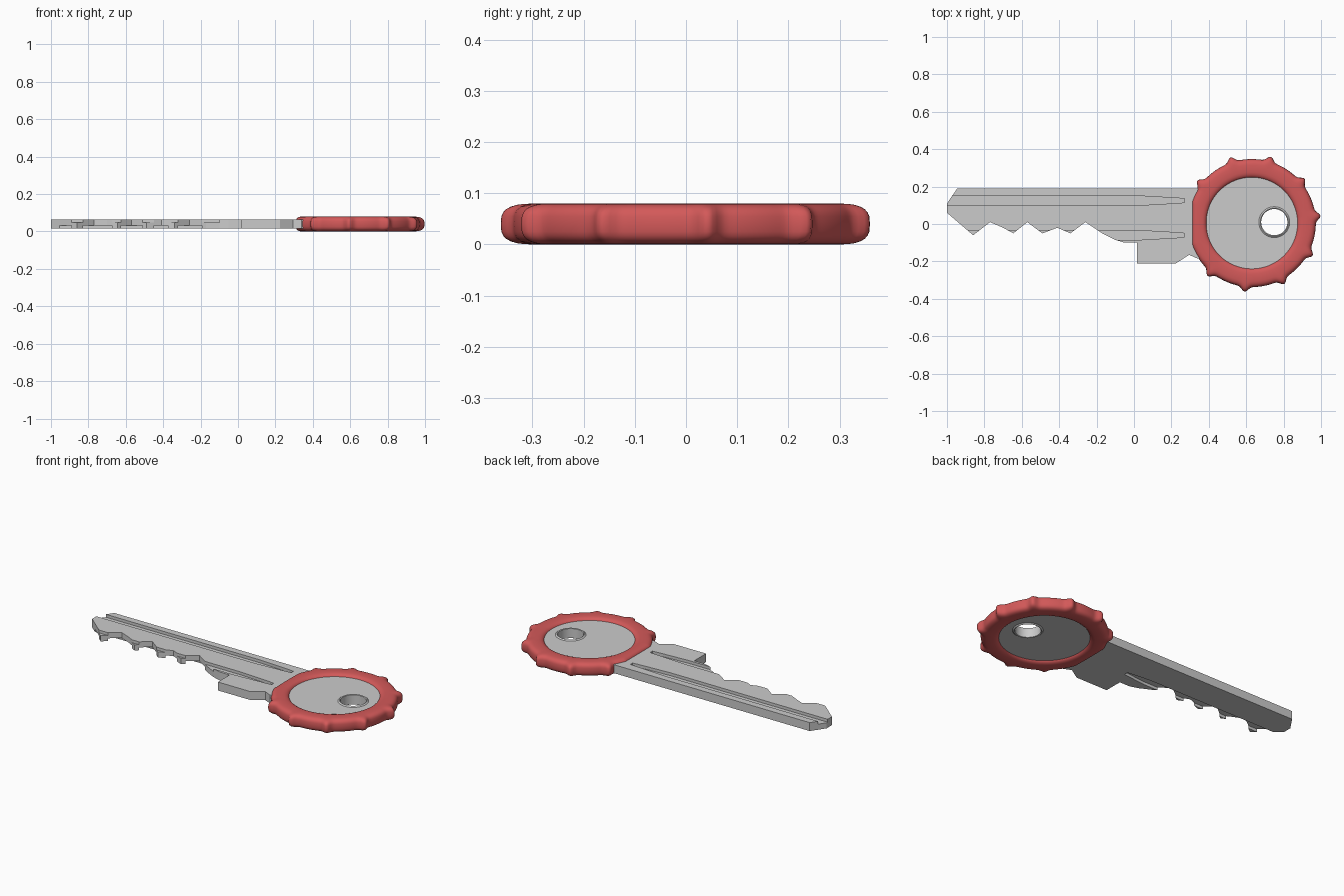
import bpy, bmesh, math

if "Cube" in bpy.data.objects:
    bpy.data.objects.remove(bpy.data.objects["Cube"])

Z0, Z1 = 0.015, 0.065
CX, CY = 0.63, 0.005


def link(name, bm):
    bmesh.ops.recalc_face_normals(bm, faces=bm.faces)
    me = bpy.data.meshes.new(name)
    bm.to_mesh(me)
    bm.free()
    ob = bpy.data.objects.new(name, me)
    bpy.context.collection.objects.link(ob)
    return ob


def prism(name, pts, z0, z1):
    bm = bmesh.new()
    f = bm.faces.new([bm.verts.new((x, y, z0)) for x, y in pts])
    top = bmesh.ops.extrude_face_region(bm, geom=[f])["geom"]
    for v in top:
        if isinstance(v, bmesh.types.BMVert):
            v.co.z = z1
    return link(name, bm)


def circle(cx, cy, r, n):
    return [(cx + r * math.cos(2 * math.pi * i / n), cy + r * math.sin(2 * math.pi * i / n)) for i in range(n)]


def cut(ob, cutter):
    m = ob.modifiers.new("cut", "BOOLEAN")
    m.operation, m.solver, m.object = "DIFFERENCE", "EXACT", cutter
    cutter.hide_render = True
    cutter.hide_set(True)


def lathe(name, section, n, cx, cy):
    """Closed sweep round z; section(angle) gives (radius, z) points."""
    bm = bmesh.new()
    rings = []
    for i in range(n):
        a = 2 * math.pi * i / n
        rings.append([bm.verts.new((cx + r * math.cos(a), cy + r * math.sin(a), z)) for r, z in section(a)])
    for i in range(n):
        p, q = rings[i], rings[(i + 1) % n]
        for j in range(len(p)):
            k = (j + 1) % len(p)
            bm.faces.new((p[j], q[j], q[k], p[k]))
    return link(name, bm)


def smooth(ob, deg=40):
    bpy.ops.object.select_all(action="DESELECT")
    ob.select_set(True)
    bpy.context.view_layer.objects.active = ob
    bpy.ops.object.shade_smooth_by_angle(angle=math.radians(deg))


# Blade with teeth and shoulder
blade = prism("blade", [
    (-1, 0.06), (-1, 0.11), (-0.945, 0.19), (0.36, 0.19), (0.36, -0.18), (0.34, -0.185),
    (0.295, -0.165), (0.225, -0.21), (0.015, -0.21), (0.015, -0.1), (-0.05, -0.1),
    (-0.1, -0.085), (-0.17, -0.05), (-0.26, 0.01), (-0.34, -0.05), (-0.41, -0.02),
    (-0.49, -0.05), (-0.57, 0.01), (-0.645, -0.05), (-0.70, -0.02), (-0.77, 0.01),
    (-0.86, -0.06), (-0.93, 0.0)], Z0, Z1)

# Tapered grooves: two on top, one underneath
for name, ya, yb, xs, xe, za, zb in (
        ("upper_groove_cutter", 0.10, 0.15, 0.03, 0.27, 0.048, 0.1),
        ("lower_groove_cutter", -0.085, -0.035, 0.03, 0.27, 0.048, 0.1),
        ("under_groove_cutter", -0.035, 0.02, -0.1, 0.05, -0.02, 0.032)):
    t = 0.012
    cut(blade, prism(name, [(-1.1, ya), (xs, ya), (xe - 0.03, ya + t), (xe, ya + t + 0.003),
                            (xe, yb - t - 0.003), (xe - 0.03, yb - t), (xs, yb), (-1.1, yb)], za, zb))

# Head disc with key-ring hole
disc = prism("head_disc", circle(CX, CY, 0.27, 64), Z0, Z1)
cut(disc, prism("hole_cutter", circle(0.75, 0.01, 0.074, 48), -0.1, 0.2))
smooth(disc)

# Slightly raised eyelet lining the hole
rim = lathe("hole_rim", lambda a: [(0.07, 0.012), (0.07, 0.068), (0.075, 0.071), (0.084, 0.064),
                                   (0.084, 0.016), (0.075, 0.009)], 48, 0.75, 0.01)
smooth(rim)

# Knobbly plastic grip
BUMPS = [6 + 34 * k for k in range(-4, 5)]


def grip_section(a):
    d = math.degrees(a)
    bump = sum(0.027 * math.exp(-(((d - b + 180) % 360 - 180) / 3.6) ** 2) for b in BUMPS)
    base = 0.342
    if math.cos(a) < -0.1:
        base = min(base, 0.322 / -math.cos(a))
    pts = []
    for j in range(28):
        t = 2 * math.pi * j / 28
        c, s = math.cos(t), math.sin(t)
        u = 0.5 + 0.5 * math.copysign(abs(c) ** 0.65, c)
        z = 0.04 + 0.04 * math.copysign(abs(s) ** 0.65, s)
        pts.append((0.24 + (base - 0.24) * u + bump * u ** 2, z))
    return pts


grip = lathe("grip_ring", grip_section, 240, CX, CY)
smooth(grip, 60)
red = bpy.data.materials.new("red_plastic")
red.diffuse_color = (0.65, 0.1, 0.1, 1)
red.use_nodes = True
red.node_tree.nodes["Principled BSDF"].inputs["Base Color"].default_value = red.diffuse_color
grip.data.materials.append(red)
